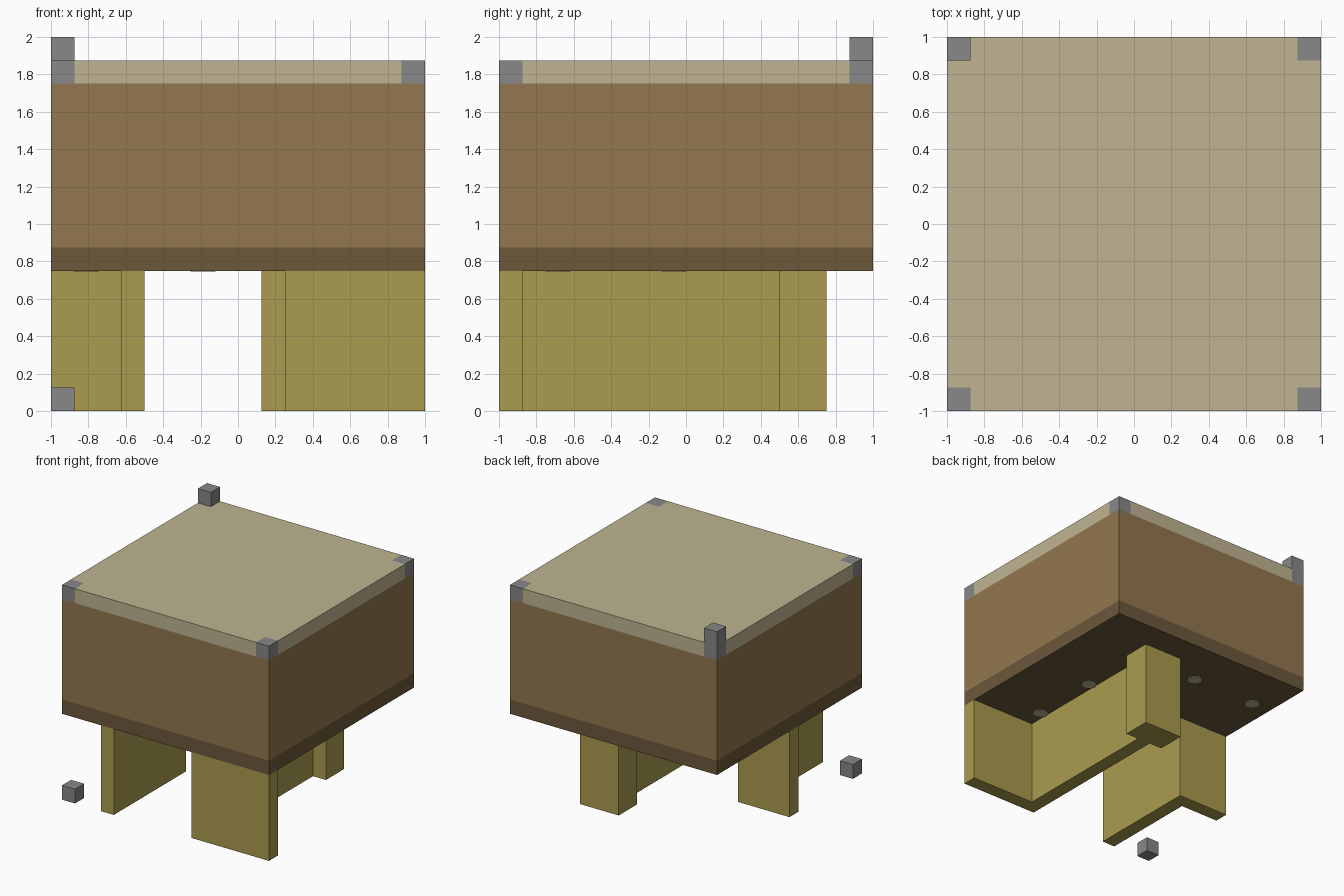
import bpy
import bmesh
from mathutils import Vector

U = 0.125  # one block

cube = bpy.data.objects.get("Cube")
if cube:
    bpy.data.objects.remove(cube, do_unlink=True)


def linear(c):
    c /= 255
    return c / 12.92 if c <= 0.04045 else ((c + 0.055) / 1.055) ** 2.4


def material(name, r, g, b):
    m = bpy.data.materials.new(name)
    m.use_nodes = True
    col = (linear(r), linear(g), linear(b), 1)
    m.diffuse_color = col
    bsdf = m.node_tree.nodes["Principled BSDF"]
    bsdf.inputs["Base Color"].default_value = col
    bsdf.inputs["Roughness"].default_value = 0.9
    return m


tan = material("pale_tan", 191, 180, 146)
brown = material("brown", 147, 119, 78)
dark = material("dark_brown", 108, 88, 59)
olive = material("olive_yellow", 170, 155, 78)
grey = material("grey", 136, 136, 136)


def finish(name, bm, mats):
    me = bpy.data.meshes.new(name)
    bm.to_mesh(me)
    bm.free()
    for m in mats:
        me.materials.append(m)
    ob = bpy.data.objects.new(name, me)
    bpy.context.collection.objects.link(ob)
    return ob


def box_mesh(x, y, z):
    bm = bmesh.new()
    bmesh.ops.create_cube(bm, size=1)
    for v in bm.verts:
        for i, (lo, hi) in enumerate((x, y, z)):
            v.co[i] = hi if v.co[i] > 0 else lo
    return bm


def box(name, mat, x, y, z):
    return finish(name, box_mesh(x, y, z), [mat])


# Body: one block cut into a dark base band, brown walls and a pale top with grey corners
bm = box_mesh((-1, 1), (-1, 1), (0.75, 1.875))
cuts = [("x", s * (1 - U)) for s in (-1, 1)] + [("y", s * (1 - U)) for s in (-1, 1)]
cuts += [("z", 0.75 + U), ("z", 1.75)]
for axis, at in cuts:
    n = Vector([axis == a for a in "xyz"])
    bmesh.ops.bisect_plane(bm, geom=bm.verts[:] + bm.edges[:] + bm.faces[:],
                           plane_co=n * at, plane_no=n)
for f in bm.faces:
    c = f.calc_center_median()
    if c.z < 0.75 + U:
        f.material_index = 0
    elif c.z < 1.75:
        f.material_index = 1
    else:
        corner = abs(c.x) > 1 - U and abs(c.y) > 1 - U
        f.material_index = 3 if corner else 2
finish("body", bm, [dark, brown, tan, grey])

# Pale spots with clipped corners, spaced evenly on the underside
bm = bmesh.new()
for i in range(3):
    for j in range(3):
        r = bmesh.ops.create_circle(bm, cap_ends=True, segments=8, radius=U * 0.53)
        for v in r["verts"]:
            v.co += Vector((-6.5 * U + 5 * U * i, -5.5 * U + 5 * U * j, 0.747))
bmesh.ops.solidify(bm, geom=bm.faces[:], thickness=0.004)
bmesh.ops.recalc_face_normals(bm, faces=bm.faces[:])
finish("underside_spots", bm, [tan])

# Left leg: front plate, long wall and rear block
H = (0, 0.75)
box("left_leg_front", olive, (0.25, 1), (-1, -1 + U), H)
box("left_leg_wall", olive, (0.25, 0.25 + U), (-1 + U, 0.5), H)
box("left_leg_back", olive, (U, 0.5), (0.5, 0.75), H)

# Right leg: wall with a plate across its back end
box("right_leg_wall", olive, (-0.5 - U, -0.5), (-1, -U), H)
box("right_leg_back", olive, (-1, -0.5), (-U, 0), H)

# Loose grey cubes: one on the back corner, one at the front foot
box("top_corner_cube", grey, (-1, -1 + U), (1 - U, 1), (2 - U, 2))
box("foot_corner_cube", grey, (-1, -1 + U), (-1, -1 + U), (0, U))
